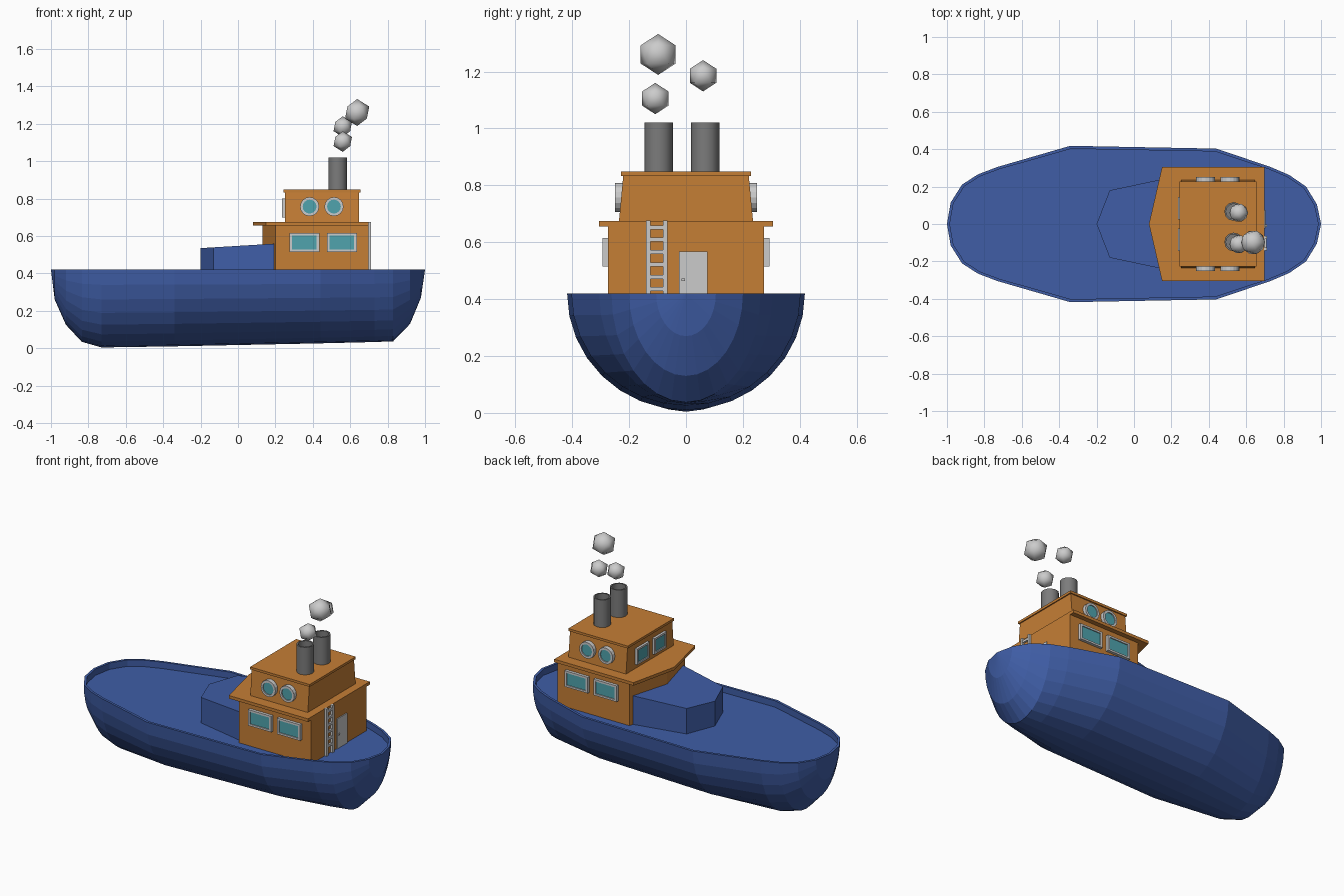
import bpy, bmesh, math
from mathutils import Vector

if "Cube" in bpy.data.objects:
    bpy.data.objects.remove(bpy.data.objects["Cube"])


def material(name, rgb):
    m = bpy.data.materials.new(name)
    m.diffuse_color = (*rgb, 1)
    m.use_nodes = True
    m.node_tree.nodes["Principled BSDF"].inputs["Base Color"].default_value = m.diffuse_color
    return m


BLUE = material("blue_paint", (0.05, 0.11, 0.38))
ORANGE = material("orange_paint", (0.56, 0.21, 0.036))
GLASS = material("teal_glass", (0.08, 0.37, 0.42))
DARK = material("dark_metal", (0.2, 0.2, 0.2))


def finish(name, bm, mat=None, smooth=None):
    bmesh.ops.recalc_face_normals(bm, faces=bm.faces)
    me = bpy.data.meshes.new(name)
    bm.to_mesh(me)
    bm.free()
    ob = bpy.data.objects.new(name, me)
    bpy.context.collection.objects.link(ob)
    if mat:
        me.materials.append(mat)
    if smooth:
        bpy.ops.object.select_all(action='DESELECT')
        ob.select_set(True)
        bpy.context.view_layer.objects.active = ob
        bpy.ops.object.shade_smooth_by_angle(angle=math.radians(smooth))
    return ob


def bridge(bm, a, b):
    for i in range(len(a)):
        j = (i + 1) % len(a)
        bm.faces.new((a[i], a[j], b[j], b[i]))


def loft(name, rings, mat=None, caps=True, smooth=None):
    """Join rings of points in order; cap the ends, or close into a loop."""
    bm = bmesh.new()
    rs = [[bm.verts.new(p) for p in r] for r in rings]
    for a, b in zip(rs, rs[1:]):
        bridge(bm, a, b)
    if caps:
        bm.faces.new(rs[0])
        bm.faces.new(rs[-1])
    else:
        bridge(bm, rs[-1], rs[0])
    return finish(name, bm, mat, smooth)


def slab(name, outline, z0, z1, mat=None):
    return loft(name, [[(x, y, z0) for x, y in outline],
                       [(x, y, z1) for x, y in outline]], mat)


def box(name, x0, x1, y0, y1, z0, z1, mat=None):
    return slab(name, [(x0, y0), (x1, y0), (x1, y1), (x0, y1)], z0, z1, mat)


def window(name, centre, u, normal, outer, inner, depth):
    """Raised frame plus recessed pane; outer/inner are 2D loops."""
    c, u, n = Vector(centre), Vector(u), Vector(normal)

    def ring(pts, d):
        return [c + u * a + Vector((0, 0, b)) + n * d for a, b in pts]
    loft(name + "_frame", [ring(outer, -depth), ring(outer, 0),
                           ring(inner, 0), ring(inner, -depth)], caps=False)
    loft(name + "_glass", [ring(inner, -depth), ring(inner, -0.006)], GLASS)


def rect(w, h):
    return [(-w, -h), (w, -h), (w, h), (-w, h)]


def circle(r, n=16):
    return [(r * math.cos(2 * math.pi * i / n), r * math.sin(2 * math.pi * i / n))
            for i in range(n)]


# Hull: half-ellipse stations (x, half width, keel height), pointed at both ends
RIM, DECK, N = 0.42, 0.38, 16
stations = [(-0.98, 0.115, 0.26), (-0.92, 0.21, 0.125), (-0.835, 0.265, 0.034),
            (-0.73, 0.305, 0.004), (-0.34, 0.418, 0.01), (0.44, 0.403, 0.026),
            (0.73, 0.305, 0.033), (0.83, 0.262, 0.037), (0.92, 0.2, 0.13),
            (0.978, 0.105, 0.27)]
bm = bmesh.new()
rows = [[bm.verts.new((x, w * math.cos(math.pi * k / N),
                       RIM - (RIM - zb) * math.sin(math.pi * k / N)))
         for k in range(N + 1)] for x, w, zb in stations]
bow, stern = bm.verts.new((-1, 0, RIM)), bm.verts.new((1, 0, RIM))
for a, b in zip(rows, rows[1:]):
    for k in range(N):
        bm.faces.new((a[k], a[k + 1], b[k + 1], b[k]))
for tip, row in ((bow, rows[0]), (stern, rows[-1])):
    for k in range(N):
        bm.faces.new((tip, row[k], row[k + 1]))
# Rim, inner bulwark and deck
edge = [bow] + [r[0] for r in rows] + [stern] + [r[-1] for r in reversed(rows)]
inner = [bm.verts.new((v.co.x * 0.985, v.co.y * 0.962, RIM)) for v in edge]
floor = [bm.verts.new((v.co.x, v.co.y, DECK)) for v in inner]
bridge(bm, edge, inner)
bridge(bm, inner, floor)
bm.faces.new(floor)
finish("hull", bm, BLUE)

# Low forward cabin with sloping roof
plan = [(-0.2, 0), (-0.13, -0.18), (0.2, -0.25), (0.2, 0.25), (-0.13, 0.18)]
loft("forward_cabin", [[(x, y, DECK - 0.005) for x, y in plan],
                       [(x, y, 0.547 + 0.06 * x) for x, y in plan]], BLUE)

# Lower deckhouse and its overhanging roof, both with a pointed front
slab("lower_house", [(0.13, 0), (0.2, -0.275), (0.698, -0.275),
                     (0.698, 0.275), (0.2, 0.275)], DECK - 0.005, 0.66, ORANGE)
slab("lower_roof", [(0.08, 0), (0.15, -0.305), (0.698, -0.305),
                    (0.698, 0.305), (0.15, 0.305)], 0.655, 0.674, ORANGE)

# Upper wheelhouse, tapering sideways, and its roof
loft("wheelhouse", [[(0.25, -w, z), (0.648, -w, z), (0.648, w, z), (0.25, w, z)]
                    for w, z in ((0.236, 0.67), (0.22, 0.84))], ORANGE)
box("wheelhouse_roof", 0.243, 0.655, -0.228, 0.228, 0.833, 0.848, ORANGE)

# Side windows and portholes
for s, side in ((-1, "front"), (1, "back")):
    for i, x in enumerate((0.355, 0.555)):
        window(f"{side}_window_{i}", (x, s * 0.293, 0.565), (1, 0, 0), (0, s, 0),
               rect(0.08, 0.05), rect(0.066, 0.038), 0.025)
    for i, x in enumerate((0.383, 0.513)):
        window(f"{side}_porthole_{i}", (x, s * 0.25, 0.757), (1, 0, 0), (0, s, 0),
               circle(0.051), circle(0.037), 0.032)
    # Forward windows of the wheelhouse
    window(f"bow_window_{side}", (0.235, s * 0.085, 0.75), (0, 1, 0), (-1, 0, 0),
           rect(0.06, 0.05), rect(0.047, 0.038), 0.02)

# Stern door and handle
box("door", 0.69, 0.704, -0.024, 0.076, DECK, 0.567)
box("door_handle", 0.70, 0.71, -0.016, -0.004, 0.463, 0.472)

# Ladder up to the lower roof
for y in (-0.133, -0.073):
    box("ladder_rail", 0.695, 0.712, y - 0.008, y + 0.008, DECK, 0.676)
for i in range(6):
    z = 0.435 + 0.0435 * i
    box("ladder_rung", 0.698, 0.709, -0.128, -0.078, z - 0.007, z + 0.007)

# Hollow funnels
for y in (-0.096, 0.067):
    loft("funnel", [[(0.533 + a, y + b, z) for a, b in circle(r, 12)]
                    for r, z in ((0.05, 0.84), (0.05, 1.02), (0.041, 1.02), (0.041, 0.87))],
         DARK, smooth=40)

# Smoke puffs
for x, y, z, r in ((0.56, -0.108, 1.105, 0.055), (0.56, 0.06, 1.185, 0.055),
                   (0.637, -0.098, 1.26, 0.072)):
    bm = bmesh.new()
    bmesh.ops.create_icosphere(bm, subdivisions=1, radius=r)
    bmesh.ops.translate(bm, verts=bm.verts, vec=(x, y, z))
    finish("smoke_puff", bm, smooth=60)
